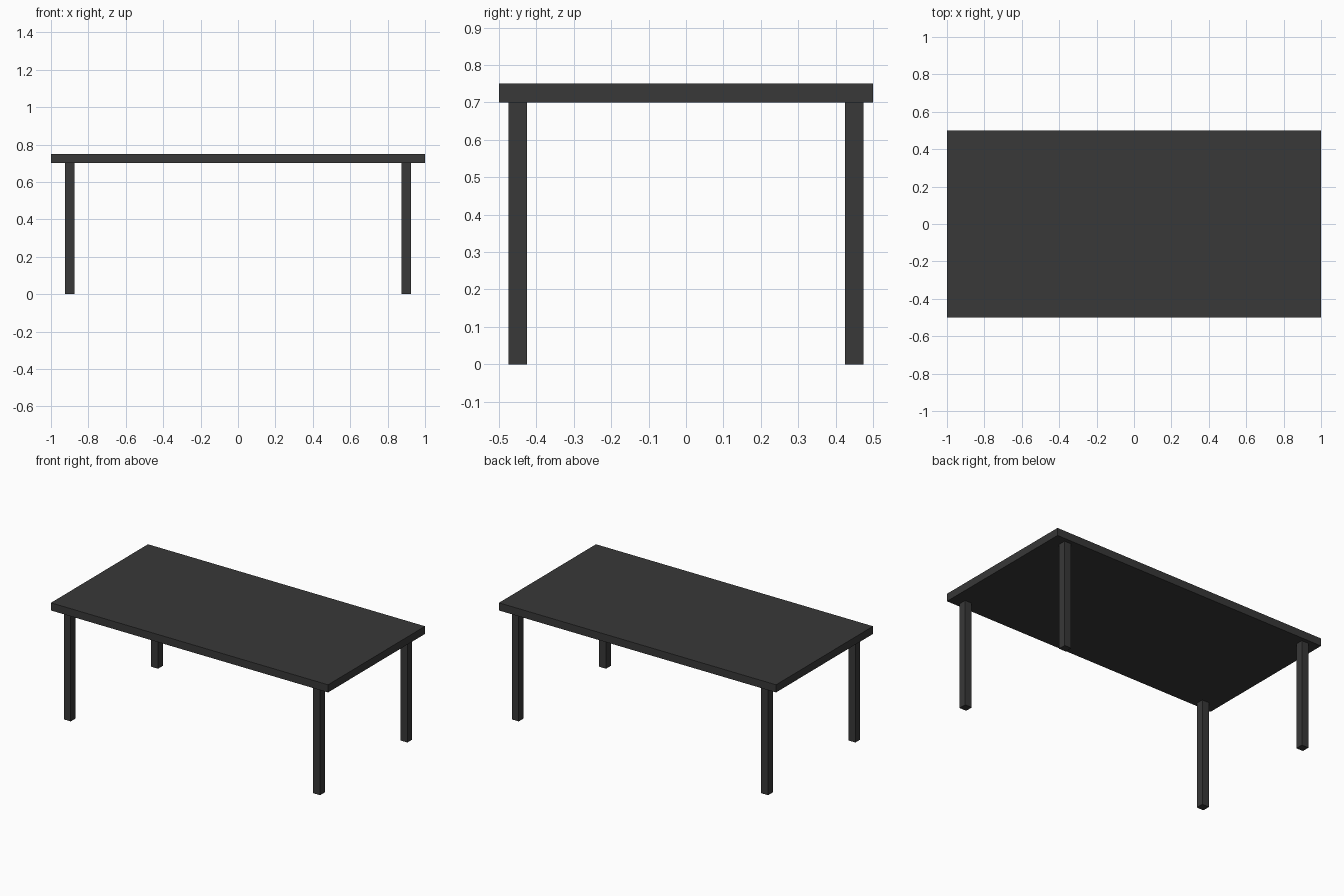
import bpy

if "Cube" in bpy.data.objects:
    bpy.data.objects.remove(bpy.data.objects["Cube"])

dark = bpy.data.materials.new("dark_finish")
dark.diffuse_color = (0.04, 0.04, 0.04, 1)
dark.use_nodes = True
dark.node_tree.nodes["Principled BSDF"].inputs["Base Color"].default_value = dark.diffuse_color


def box(name, center, size):
    bpy.ops.mesh.primitive_cube_add(size=1, location=center)
    obj = bpy.context.object
    obj.name = name
    obj.scale = size
    bpy.ops.object.transform_apply(location=False, rotation=False, scale=True)
    obj.data.materials.append(dark)
    return obj


TOP_Z, THICK, LEG = 0.75, 0.05, 0.05
leg_h = TOP_Z - THICK

# Tabletop slab
box("tabletop", (0, 0, TOP_Z - THICK / 2), (2, 1, THICK))

# Four square legs, inset from the corners
for side_y, y in (("front", -0.45), ("back", 0.45)):
    for side_x, x in (("left", -0.9), ("right", 0.9)):
        box(f"{side_y}_{side_x}_leg", (x, y, leg_h / 2), (LEG, LEG, leg_h))
